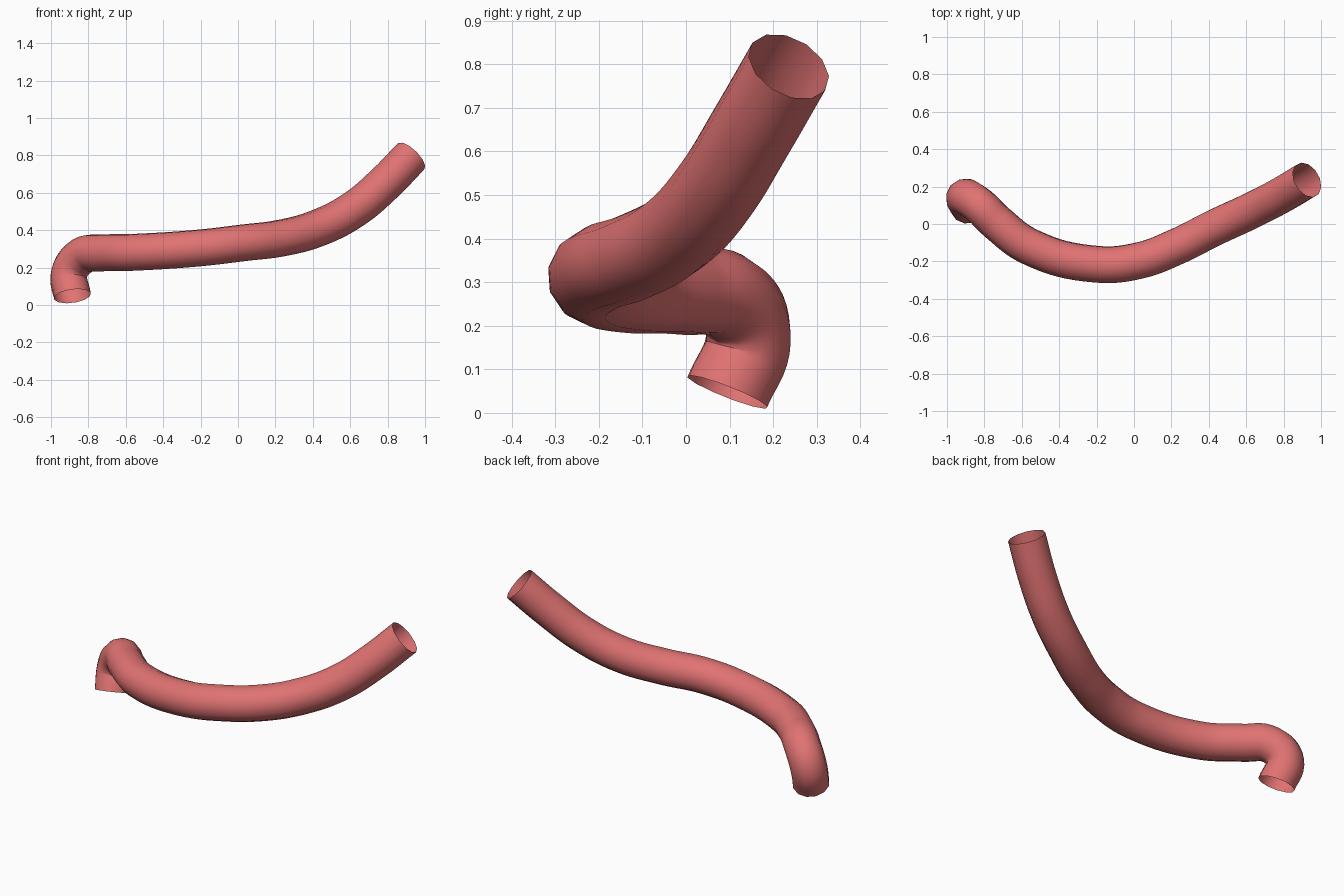
import bpy

if "Cube" in bpy.data.objects:
    bpy.data.objects.remove(bpy.data.objects["Cube"])

# Centre line of the bent tube, from the low end to the raised end
path = [
    (-0.885, 0.095, 0.048),
    (-0.902, 0.143, 0.170),
    (-0.835, 0.105, 0.262),
    (-0.730, 0.005, 0.278),
    (-0.560, -0.120, 0.282),
    (-0.200, -0.215, 0.306),
    (0.030, -0.195, 0.333),
    (0.230, -0.120, 0.358),
    (0.430, -0.020, 0.413),
    (0.620, 0.068, 0.512),
    (0.780, 0.150, 0.646),
    (0.925, 0.236, 0.795),
]

# Open-ended 12-sided tube swept along the path
curve = bpy.data.curves.new("hose", "CURVE")
curve.dimensions = "3D"
curve.resolution_u = 8
curve.bevel_depth = 0.1
curve.bevel_resolution = 4
curve.use_fill_caps = False
spline = curve.splines.new("BEZIER")
spline.bezier_points.add(len(path) - 1)
for point, co in zip(spline.bezier_points, path):
    point.co = co
    point.handle_left_type = point.handle_right_type = "AUTO"
spline.use_smooth = True
hose = bpy.data.objects.new("hose", curve)
bpy.context.collection.objects.link(hose)

# Coral red finish
red = bpy.data.materials.new("coral_red")
red.diffuse_color = (0.75, 0.17, 0.17, 1)
red.use_nodes = True
red.node_tree.nodes["Principled BSDF"].inputs["Base Color"].default_value = red.diffuse_color
curve.materials.append(red)

# Turn the swept curve into a smooth mesh
bpy.context.view_layer.objects.active = hose
hose.select_set(True)
bpy.ops.object.convert(target="MESH")
bpy.ops.object.shade_smooth()
